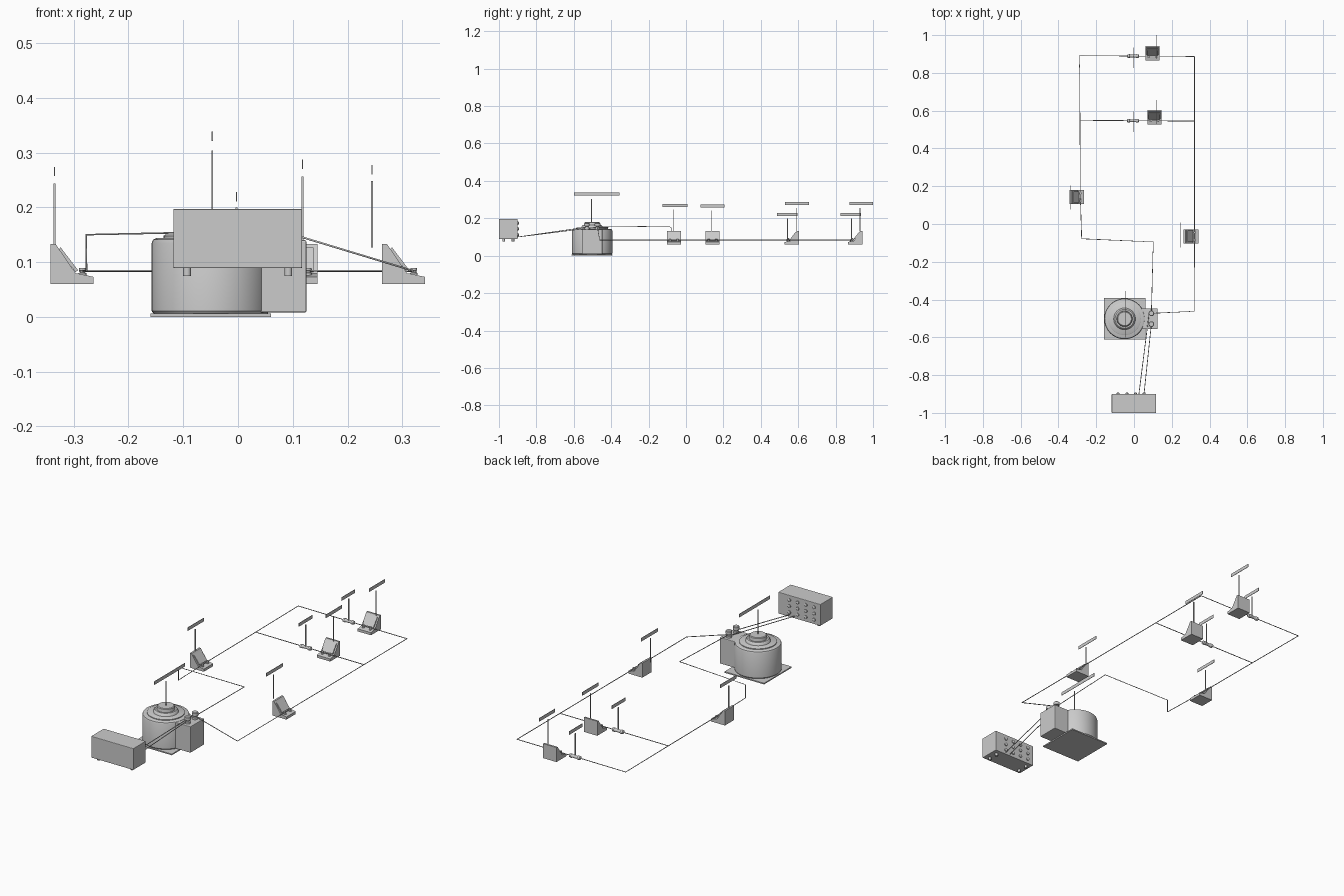
import bpy, bmesh, math
from mathutils import Vector, Matrix

if "Cube" in bpy.data.objects:
    bpy.data.objects.remove(bpy.data.objects["Cube"])


def finish(name, bm, bevel=0, smooth=False):
    bmesh.ops.recalc_face_normals(bm, faces=bm.faces)
    me = bpy.data.meshes.new(name)
    bm.to_mesh(me)
    bm.free()
    ob = bpy.data.objects.new(name, me)
    bpy.context.collection.objects.link(ob)
    bpy.ops.object.select_all(action='DESELECT')
    ob.select_set(True)
    bpy.context.view_layer.objects.active = ob
    if bevel:
        m = ob.modifiers.new("bevel", 'BEVEL')
        m.width, m.segments = bevel, 2
    if smooth:
        bpy.ops.object.shade_smooth_by_angle(angle=math.radians(35))
    return ob


def box(name, lo, hi, bevel=0):
    bm = bmesh.new()
    lo, hi = Vector(lo), Vector(hi)
    bmesh.ops.create_cube(bm, size=1, matrix=Matrix.Translation((lo + hi) / 2) @ Matrix.Diagonal((*(hi - lo), 1)))
    return finish(name, bm, bevel)


def lathe(name, profile, loc, axis='Z', n=24):
    """Stack of rings (radius, height) revolved about an axis, capped both ends."""
    bm = bmesh.new()
    rings = [[bm.verts.new((r * math.cos(2 * math.pi * i / n), r * math.sin(2 * math.pi * i / n), h))
              for i in range(n)] for r, h in profile]
    for a, b in zip(rings, rings[1:]):
        for i in range(n):
            j = (i + 1) % n
            bm.faces.new((a[i], a[j], b[j], b[i]))
    bm.faces.new(rings[0][::-1])
    bm.faces.new(rings[-1])
    ob = finish(name, bm, smooth=True)
    ob.rotation_euler = {'Z': (0, 0, 0), 'Y': (-math.pi / 2, 0, 0), 'X': (0, math.pi / 2, 0)}[axis]
    ob.location = loc
    return ob


def wire(name, pts, r=0.0019):
    cu = bpy.data.curves.new(name, 'CURVE')
    cu.dimensions = '3D'
    cu.bevel_depth, cu.bevel_resolution, cu.use_fill_caps = r, 1, True
    sp = cu.splines.new('POLY')
    sp.points.add(len(pts) - 1)
    for p, c in zip(sp.points, pts):
        p.co = (*c, 1)
    ob = bpy.data.objects.new(name, cu)
    bpy.context.collection.objects.link(ob)
    bpy.ops.object.select_all(action='DESELECT')
    ob.select_set(True)
    bpy.context.view_layer.objects.active = ob
    bpy.ops.object.convert(target='MESH')


def prism(name, profile, half):
    """Side profile (u, z) extruded across the width."""
    bm = bmesh.new()
    f = bm.faces.new([bm.verts.new((u, -half, z)) for u, z in profile])
    ext = bmesh.ops.extrude_face_region(bm, geom=[f])
    bmesh.ops.translate(bm, vec=(0, 2 * half, 0), verts=[v for v in ext['geom'] if isinstance(v, bmesh.types.BMVert)])
    return finish(name, bm)


def meter(name, x, y, angle):
    """Wedge-shaped meter: back edge at (x, y), display facing along angle."""
    parts = [
        prism(name + "_body", [(0, 0), (.078, 0), (.078, .013), (.05, .019), (.046, .019), (.009, .073), (0, .073)], .037),
        prism(name + "_dial", [(.014, .062), (.045, .022), (.05, .025), (.018, .067)], .030)]
    for s in (-1, 1):
        t = lathe(name + "_terminal", [(.007, .012), (.007, .02), (.0045, .021), (.0045, .024), (.006, .025), (.006, .029)],
                  (.058, s * .02, 0), n=16)
        parts.append(t)
    m = Matrix.Translation((x, y, .06)) @ Matrix.Rotation(angle, 4, 'Z')
    for p in parts:
        p.matrix_world = m @ Matrix.Translation(p.location)


def tag(name, x, y, z0, z1, y0, y1, zt):
    """Leader line with a blank label strip above it."""
    box(name + "_leader", (x - .0018, y - .0018, z0), (x + .0018, y + .0018, z1))
    box(name + "_label_strip", (x - .001, y0, zt), (x + .001, y1, zt + .017))


# power supply with feet and rows of sockets on its back
box("power_supply", (-.118, -1, .089), (.117, -.9, .197), .002)
for x in (-.093, .092):
    for y in (-.975, -.925):
        lathe("supply_foot", [(.007, .075), (.007, .09)], (x, y, 0), n=16)
for i in range(4):
    for j in range(3):
        lathe("supply_socket", [(.008, -.001), (.008, .005), (.005, .007)],
              (-.084 + i * .046, -.9, .112 + j * .031), 'Y', 16)

# transformer: base, drum, dial, knob and terminal box
cx, cy = -.05, -.502
box("transformer_base", (cx - .11, cy - .11, 0), (cx + .11, cy + .11, .006))
lathe("transformer_drum", [(.104, .006), (.108, .011), (.108, .134), (.105, .141), (.099, .144)], (cx, cy, 0), n=48)
lathe("transformer_dial", [(.086, .143), (.086, .148), (.083, .15)], (cx, cy, 0), n=48)
lathe("transformer_knob", [(.058, .149), (.054, .16), (.050, .163), (.042, .163), (.040, .178), (.036, .181)], (cx, cy, 0), n=40)
box("terminal_box", (.02, -.557, .008), (.125, -.447, .14), .003)
TY = (-.53, -.473)
for y in TY:
    lathe("transformer_terminal", [(.013, .139), (.013, .15), (.008, .151), (.008, .157), (.015, .158), (.015, .172), (.012, .175)],
          (.092, y, 0), n=20)

# meters
meter("left_ammeter", -.342, .142, 0)
meter("voltmeter", .263, -.065, 0)
meter("far_ammeter", .098, .943, -math.pi / 2)
meter("near_branch_ammeter", .108, .604, -math.pi / 2)

# resistors, dumbbell shaped
for y in (.547, .889):
    lathe("resistor", [(.004, -.032), (.009, -.029), (.01, -.018), (.0075, -.014), (.0075, .014),
                       (.01, .018), (.009, .029), (.004, .032)], (-.005, y, .084), 'X', 20)

# wiring
Z = .084
wire("supply_wire_a", [(.026, -.9, .1), (.08, TY[1], .153)])
wire("supply_wire_b", [(.053, -.9, .1), (.092, TY[0], .153)])
wire("left_loop_wire", [(.092, TY[1], .153), (.102, -.095, .158), (-.277, -.078, .15), (-.277, -.078, Z),
                        (-.284, .142, Z), (-.286, .55, Z), (-.289, .892, Z), (-.005, .889, Z), (.32, .887, Z)])
wire("right_loop_wire", [(.092, TY[1], .153), (.32, -.462, Z), (.32, -.065, Z), (.32, .887, Z)])
wire("branch_wire", [(-.286, .549, Z), (-.005, .547, Z), (.32, .545, Z)])

# leader lines and blank tags
tag("transformer", -.047, -.505, .18, .304, -.60, -.355, .321)
tag("voltmeter", .245, -.068, .127, .248, -.125, .008, .26)
tag("left_ammeter", -.335, .138, .13, .243, .078, .205, .257)
tag("near_branch_ammeter", .118, .59, .13, .256, .53, .657, .27)
tag("far_ammeter", .118, .93, .13, .256, .873, 1.0, .27)
tag("near_resistor", -.003, .543, .09, .2, .487, .595, .211)
tag("far_resistor", -.003, .885, .09, .2, .827, .935, .211)
